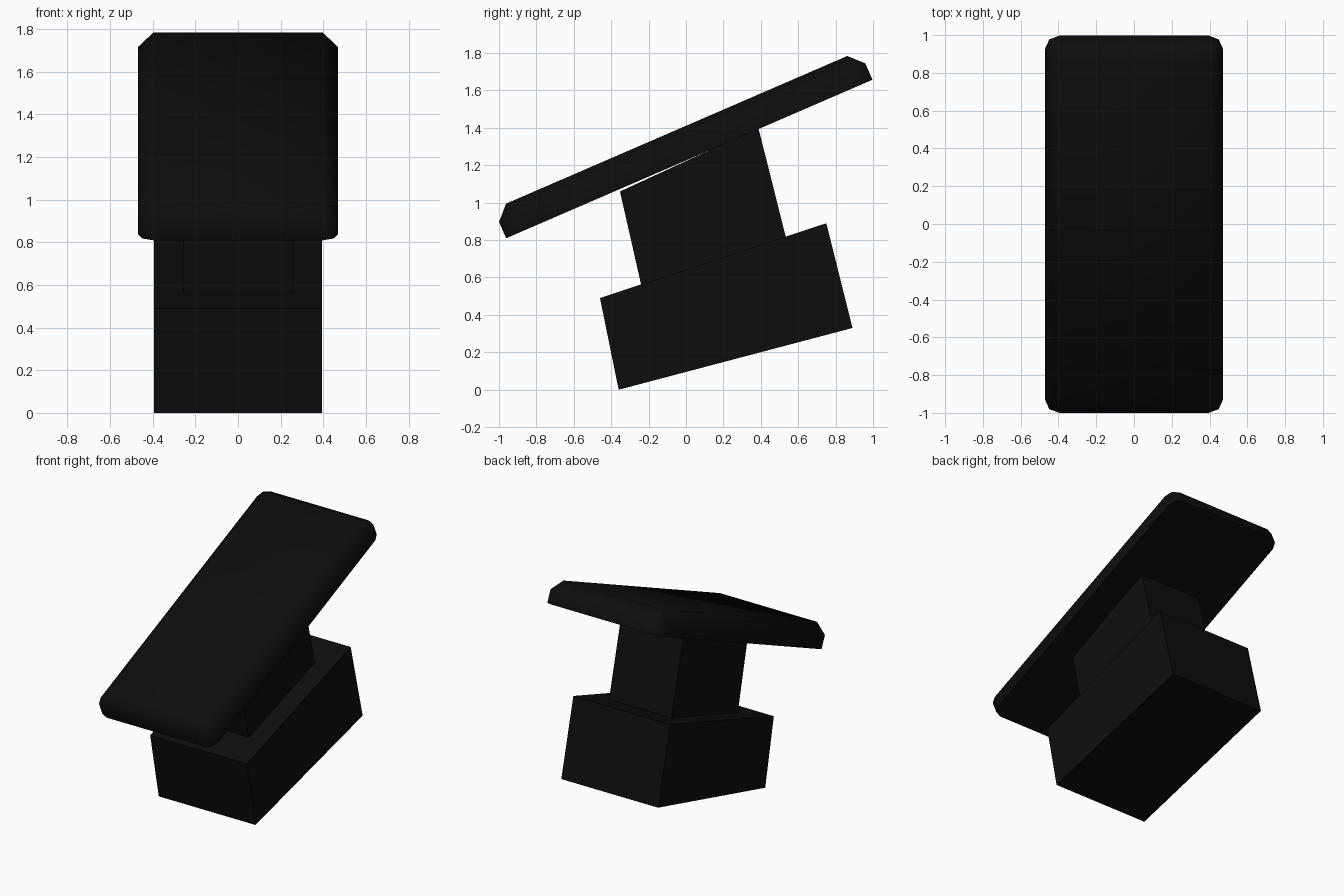
import bpy, bmesh, math
from mathutils import Matrix

cube = bpy.data.objects.get("Cube")
if cube:
    bpy.data.objects.remove(cube, do_unlink=True)

black = bpy.data.materials.new("near_black")
black.use_nodes = True
colour = (0.004, 0.004, 0.004, 1)
black.diffuse_color = colour
black.node_tree.nodes["Principled BSDF"].inputs["Base Color"].default_value = colour


def finish(name, bm):
    bmesh.ops.recalc_face_normals(bm, faces=bm.faces)
    mesh = bpy.data.meshes.new(name)
    bm.to_mesh(mesh)
    bm.free()
    mesh.materials.append(black)
    obj = bpy.data.objects.new(name, mesh)
    bpy.context.collection.objects.link(obj)
    return obj


def extruded_block(name, profile, half_width):
    """Side profile in (y, z), extruded evenly across x."""
    bm = bmesh.new()
    sides = [[bm.verts.new((x, y, z)) for y, z in profile]
             for x in (-half_width, half_width)]
    for side in sides:
        bm.faces.new(side)
    a, b = sides
    for i in range(len(a)):
        j = (i + 1) % len(a)
        bm.faces.new((a[i], a[j], b[j], b[i]))
    return finish(name, bm)


def rounded_slab(name, half_x, half_y, radius, heights):
    """Slab with rounded corners and a chamfer around its top."""
    bm = bmesh.new()
    loops = []
    for z, r in zip(heights, (radius, radius, 0)):
        loop = []
        for k, (sx, sy) in enumerate(((1, 1), (-1, 1), (-1, -1), (1, -1))):
            for step in range(3):
                a = math.radians(90 * k + 45 * step)
                loop.append(bm.verts.new((sx * (half_x - radius) + r * math.cos(a),
                                          sy * (half_y - radius) + r * math.sin(a), z)))
        loops.append(loop)
    for low, high in zip(loops, loops[1:]):
        for i in range(len(low)):
            j = (i + 1) % len(low)
            bm.faces.new((low[i], low[j], high[j], high[i]))
    bm.faces.new(loops[0])
    bm.faces.new(loops[-1])
    bmesh.ops.remove_doubles(bm, verts=bm.verts, dist=0.0001)
    return finish(name, bm)


# Tilted foot and the narrower stem rising from it
extruded_block("base", [(-0.36, 0), (0.89, 0.33), (0.75, 0.89), (-0.46, 0.49)], 0.395)
extruded_block("stem", [(-0.235, 0.54), (0.535, 0.81), (0.387, 1.4), (-0.353, 1.06)], 0.255)

# Sloping top slab
slab = rounded_slab("top_slab", 0.47, 1.067, 0.073, (1.125, 1.22, 1.295))
slab.data.transform(Matrix.Rotation(math.radians(23.4), 4, 'X')
                    @ Matrix.Translation((0, 0.506, 0)))
bpy.ops.object.select_all(action='DESELECT')
slab.select_set(True)
bpy.context.view_layer.objects.active = slab
bpy.ops.object.shade_smooth_by_angle(angle=math.radians(60))
